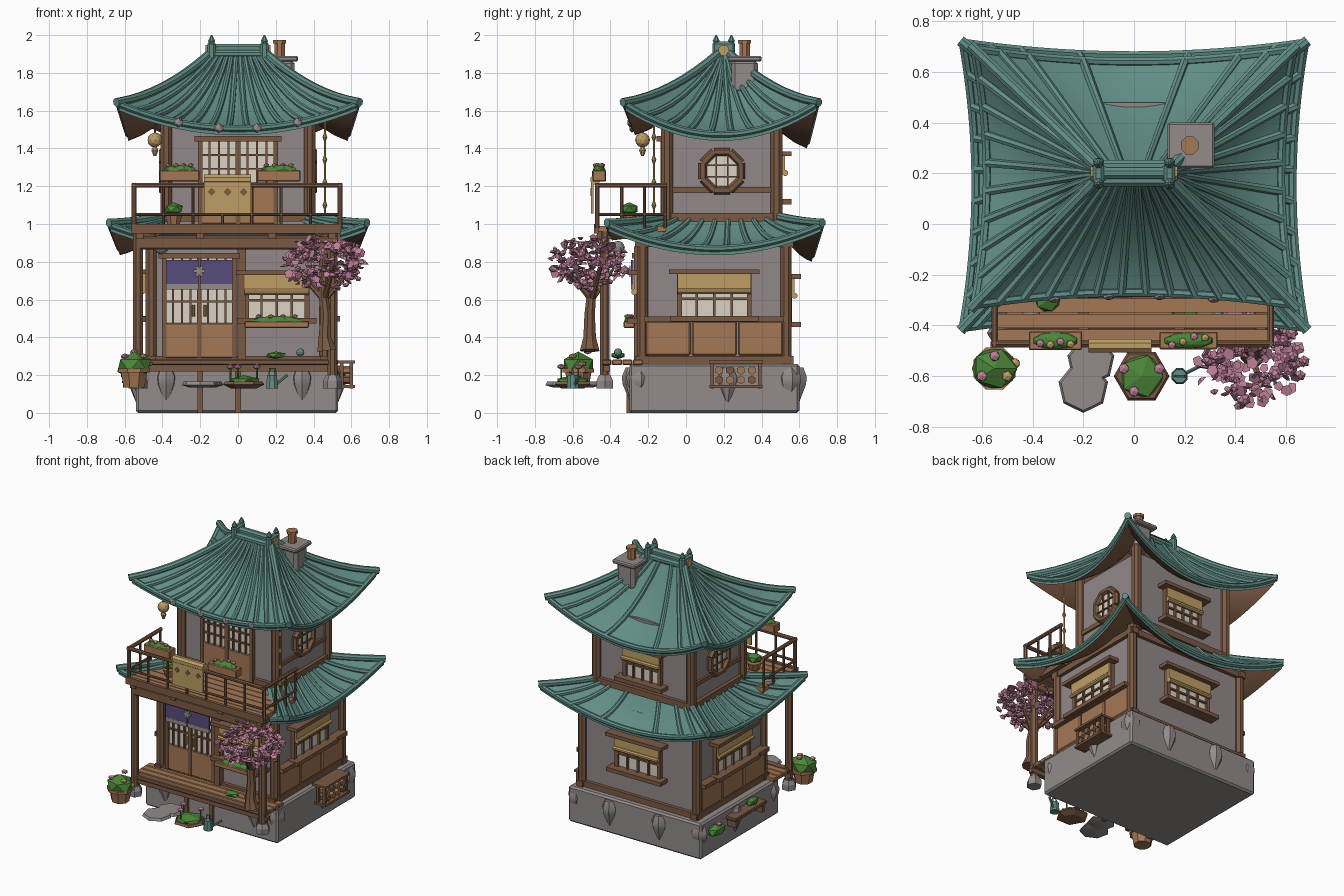
import bpy, bmesh, math, random
from mathutils import Vector as V, Matrix

if "Cube" in bpy.data.objects:
    bpy.data.objects.remove(bpy.data.objects["Cube"])
random.seed(4)
T, ROT, ID = Matrix.Translation, Matrix.Rotation, Matrix()
def mat(name, *c):
    m = bpy.data.materials.new(name)
    m.diffuse_color = (*c, 1)
    m.use_nodes = True
    m.node_tree.nodes["Principled BSDF"].inputs["Base Color"].default_value = m.diffuse_color
    return m
TEAL, DARK = mat("teal_tile", .12, .265, .237), mat("dark_wood", .2, .102, .057)
WOOD, WALL = mat("light_wood", .37, .185, .09), mat("grey_plaster", .29, .25, .25)
STONE, PAPER = mat("stone", .29, .26, .255), mat("paper", .70, .65, .56)
STRAW, PURPLE = mat("straw", .52, .34, .13), mat("purple_cloth", .1, .072, .2)
GREEN, PINK = mat("leaf_green", .07, .24, .04), mat("blossom_pink", .52, .22, .32)
def finish(name, bm, mats, smooth=False):
    me = bpy.data.meshes.new(name)
    bmesh.ops.recalc_face_normals(bm, faces=bm.faces)
    bm.to_mesh(me)
    bm.free()
    for m in (mats if isinstance(mats, list) else [mats]): me.materials.append(m)
    if smooth:
        me.shade_smooth()
        me.set_sharp_from_angle(angle=math.radians(40))
    bpy.context.collection.objects.link(bpy.data.objects.new(name, me))
def box(name, c, s, m, M=ID, bevel=0.0):
    bm = bmesh.new()
    bmesh.ops.create_cube(bm, size=1, matrix=T(c) @ Matrix.Diagonal((*s, 1)))
    if bevel: bmesh.ops.bevel(bm, geom=bm.edges[:], offset=bevel, segments=1, affect='EDGES')
    bm.transform(M)
    finish(name, bm, m)
def tube(name, pts, r, m, M=ID, n=8):
    bm, pts, rings = bmesh.new(), [V(p) for p in pts], []
    rs = r if isinstance(r, list) else [r]*len(pts)
    for i, p in enumerate(pts):
        t = (pts[min(i+1, len(pts)-1)] - pts[max(i-1, 0)]).normalized()
        a = t.cross(V((1, 0, 0)) if abs(t.z) > .95 else V((0, 0, 1))).normalized()
        b = a.cross(t)
        rings.append([bm.verts.new(p + (a*math.cos(q) + b*math.sin(q))*rs[i])
                      for q in (2*math.pi*(j+.5)/n for j in range(n))])
    for A, B in zip(rings, rings[1:]):
        for j in range(n): bm.faces.new((A[j], A[(j+1) % n], B[(j+1) % n], B[j]))
    for ring in (rings[0], rings[-1]): bm.faces.new(ring)
    bm.transform(M)
    finish(name, bm, m, n > 6)
def vert(name, c, prof, m, n=8):   # (radius, height) profile around a vertical axis
    tube(name, [(c[0], c[1], c[2]+z) for r, z in prof], [r for r, z in prof], m, n=n)
def blob(name, c, s, m, sub=1):
    bm = bmesh.new()
    bmesh.ops.create_icosphere(bm, subdivisions=sub, radius=1, matrix=T(c) @ Matrix.Diagonal((*s, 1)))
    finish(name, bm, m)
# Wall frames: x along, -y outward, index = front, right, back, left
LOW = [T((0, .15, 0)) @ ROT(k*math.pi/2, 4, 'Z') @ T((0, -(.38, .46)[k % 2], 0)) for k in range(4)]
UP = [T((0, .19, 0)) @ ROT(k*math.pi/2, 4, 'Z') @ T((0, -(.29, .38)[k % 2], 0)) for k in range(4)]
# Roofs: four sagging slopes, brown underneath, with tile ribs and hip rolls
def roof(name, O, zc, I, zi, sags, ribs, gap=False):
    def S(k, u, v):
        t, a, b = 4*u*(1-u), V(O[k]), V(O[(k+1) % 4])
        d = (b-a).normalized()
        e, ze = a.lerp(b, u) + V((-d.y, d.x))*.05*t, zc - sags[k]*t
        p = e.lerp(V(I[k]).lerp(V(I[(k+1) % 4]), u), v)
        return V((p.x, p.y, ze + (zi-ze)*(.32*v + .68*v*v)))
    nu, nv = 20, 6
    for k in range(4):
        bm = bmesh.new()
        for u0, u1 in ([(0, .1), (.9, 1)] if gap and k == 0 else [(0, 1)]):
            us = [u0+(u1-u0)*i/nu for i in range(nu+1)]
            g = [[[bm.verts.new(S(k, u, j/nv) - V((0, 0, h))) for j in range(nv+1)] for u in us] for h in (0, .035)]
            for i in range(nu):
                for h in (0, 1):
                    for j in range(nv):
                        f = bm.faces.new((g[h][i][j], g[h][i+1][j], g[h][i+1][j+1], g[h][i][j+1]))
                        f.material_index = h
                bm.faces.new((g[0][i][0], g[0][i+1][0], g[1][i+1][0], g[1][i][0]))
            tube(name + "_eave_roll", [S(k, u, 0) for u in us], .018, TEAL, n=7)
        finish(name + "_slope", bm, [TEAL, DARK], True)
        for u in ribs[k]:
            tube(name + "_tile_rib", [S(k, u, j/6) + V((0, 0, .004)) for j in range(7)],
                 [.018 - .004*j/6 for j in range(7)], TEAL, n=7)
        hip = [S(k, 0, j/8) + V((0, 0, .012)) for j in range(9)]
        tube(name + "_hip_roll", [hip[0] + (hip[0]-hip[1])*.25] + hip, .023, TEAL)
    return S
def rect(x, a, b): return [(-x, a), (x, a), (x, b), (-x, b)]
def even(n): return [(i+1)/(n+1) for i in range(n)]
back = [.08, .17, .34, .66, .83, .92]
S = roof("upper_roof", rect(.63, -.32, .69), 1.635, rect(.15, .17, .23), 1.89, (.13, .16, .2, .16),
         [even(12), even(8), back, even(8)])
roof("lower_roof", rect(.675, -.41, .715), .995, rect(.38, -.1, .48), 1.03, (.13, .125, .16, .125),
     [[.04, .96], even(8), back, even(8)], True)
for u in (.25, .42, .58, .75): blob("eave_tile_end", S(0, u, 0) + V((0, -.015, 0)), (.026, .015, .026), STONE)
# Ridge with finials, and chimney
for y, z in ((.17, 1.9), (.23, 1.9), (.2, 1.93)): tube("ridge_roll", [(-.15, y, z), (.15, y, z)], .024, TEAL)
for x in (-.14, .14):
    box("ridge_end", (x, .2, 1.91), (.045, .12, .11), TEAL, bevel=.012)
    tube("ridge_cap", [(x*.8, .2, 1.92), (x*1.22, .2, 1.92)], .03, STRAW)
    for y in (.16, .24): vert("ridge_finial", (x, y, 1.95), [(.012, 0), (.02, .02), (.004, .05)], TEAL)
box("chimney_stack", (.23, .31, 1.78), (.14, .14, .18), STONE, bevel=.02)
box("chimney_slab", (.225, .31, 1.875), (.185, .18, .03), STONE, bevel=.008)
vert("chimney_pot", (.22, .31, 1.885), [(.03, 0), (.03, .07), (.038, .07), (.038, .09)], WOOD)
# Foundation and boulders
box("foundation", (-.005, .15, .13), (1.07, .9, .26), STONE, bevel=.012)
for x, y, b in [(-.5, -.25, 1.2), (.48, -.25, 1.2), (.49, .55, 1.2), (-.5, .55, 1.2), (-.38, -.285, 1), (.34, -.285, 1),
                (.52, .22, 1), (-.53, .2, 1), (-.2, .59, 1), (.2, .59, 1)]:
    vert("boulder", (x, y, .04), [(r*b, z) for r, z in [(.004, 0), (.05, .11), (.055, .15), (.035, .2)]], STONE, 7)
# Walls, posts and beams of both storeys
box("lower_wall", (0, .15, .595), (.92, .76, .69), WALL)
box("upper_wall", (0, .19, 1.26), (.76, .58, .6), WALL)
for x in (-1, 1):
    for y in (-.23, .53): tube("lower_corner_post", [(.46*x, y, .25), (.46*x, y, .95)], .032, DARK)
    for y in (-.1, .48): tube("upper_corner_post", [(.38*x, y, .97), (.38*x, y, 1.6)], .034, DARK)
for k in range(4):
    for z in (.28, .9): box("lower_wall_beam", (0, 0, z), ((.98, .84)[k % 2], .05, .042), DARK, LOW[k])
    box("upper_sill_beam", (0, 0, 1.035), ((.8, .62)[k % 2], .05, .045), DARK, UP[k])
    if k % 2: box("upper_mid_beam", (0, 0, 1.18), (.62, .03, .03), DARK, UP[k])
# Windows with blinds
def window(M, a, z0, z1, w, blind=.09):
    box("window_pane", (a, -.005, (z0+z1)/2), (w, .02, z1-z0), PAPER, M)
    for i in range(5):
        box("window_bar", (a-w/2+w*i/4, -.016, (z0+z1)/2), (.026 if i in (0, 4) else .012, .03, z1-z0), DARK, M)
    for z, l, d, h in ((z0+(z1-z0)*.42, 0, .024, .012), (z1+.012, .11, .1, .025), (z0-.012, .1, .1, .028)):
        box("window_rail", (a, -.016 - (d-.024)*.18, z), (w+l, d, h), DARK, M)
    box("window_blind", (a, -.035, z1-blind/2), (w+.02, .02, blind), STRAW, M)
    tube("blind_roll", [(a-w/2-.01, -.045, z1-blind), (a+w/2+.01, -.045, z1-blind)], .016, STRAW, M)
for M, a, z0, z1, w in ((LOW[1], 0, .51, .735, .37), (LOW[3], 0, .51, .735, .37), (LOW[2], 0, .48, .71, .34),
                        (UP[2], 0, 1.13, 1.36, .28), (LOW[0], .205, .5, .73, .32)):
    window(M, a, z0, z1, w)
for k in (1, 3):   # side wainscots and octagonal windows
    for i in (-1, 0, 1): box("wainscot_panel", (i*.245, -.012, .395), (.235, .03, .18), WOOD, LOW[k], .006)
    box("wainscot_rail", (0, -.03, .495), (.74, .06, .03), DARK, LOW[k])
    tube("round_pane", [(0, .012, 1.28), (0, -.018, 1.28)], .1, PAPER, UP[k])
    o = [(.11*math.cos(q), -.02, 1.28+.11*math.sin(q)) for q in (math.pi/4*(i+.5) for i in range(8))]
    for p, q in zip(o, o[1:]+o[:1]): tube("round_frame", [p, q], .022, DARK, UP[k], 6)
    for d in (-.03, .03):
        box("round_bar", (d, -.022, 1.28), (.008, .012, .2), DARK, UP[k])
        box("round_bar", (0, -.022, 1.28+d), (.2, .012, .008), DARK, UP[k])
# Sliding doors with lattice, and the door curtain
for M, a, w, z0, zm, z1 in ((LOW[0], -.205, .37, .29, .475, .82), (UP[0], 0, .4, 1.0, 1.22, 1.44)):
    box("door_paper", (a, -.008, (zm+z1)/2), (w, .02, z1-zm), PAPER, M)
    for s in (-1, 1): box("door_panel", (a+s*w/4, -.014, (z0+zm)/2), (w/2-.015, .03, zm-z0), WOOD, M, .005)
    for i in range(9):
        zb = zm if i % 4 else z0
        box("door_bar", (a-w/2+w*i/8, -.02, (zb+z1)/2), (.01 if i % 4 else .025, .03, z1-zb), DARK, M)
    for j in (.33, .66): box("door_cross_bar", (a, -.02, zm+(z1-zm)*j), (w, .024, .01), DARK, M)
    box("door_lintel", (a, -.025, z1+.012), (w+.06, .06, .03), DARK, M)
box("front_post", (.02, -.02, .58), (.045, .05, .6), DARK, LOW[0])
for s in (-1, 1):
    box("door_curtain", (-.205+s*.09, -.055, .745), (.172, .012, .13), PURPLE, LOW[0])
    box("curtain_hem", (-.205+s*.09, -.055, .668), (.172, .014, .03), STONE, LOW[0])
    vert("door_handle", (-.205+s*.03, -.262, .51), [(.008, 0), (.008, .06)], STRAW)
for q in range(3): box("curtain_star", (0, 0, 0), (.06, .006, .016), STONE, T((-.205, -.297, .75)) @ ROT(q*math.pi/3, 4, 'Y'))
# Porch and porch posts
for i in range(4): box("porch_board", (-.01, -.42+i*.055, .268), (1.08, .052, .03), WOOD if i else DARK, bevel=.005)
box("porch_beam", (-.01, -.42, .235), (1.1, .035, .03), DARK)
for x in (-.2, 0): box("porch_leg", (x, -.3, .12), (.03, .03, .24), DARK)
for x in (-.53, .5):
    tube("porch_post", [(x, -.43, .18), (x, -.43, .98)], .028, DARK)
    vert("post_stone", (x, -.43, .13), [(.05, 0), (.05, .04), (.035, .07)], STONE, 6)
# Balcony
box("balcony_beam", (-.01, -.43, .9), (1.04, .05, .07), DARK, bevel=.008)
box("balcony_fascia", (-.01, -.475, .975), (1.11, .025, .05), DARK)
for i in range(6): box("balcony_board", (-.01, -.445+i*.062, .975), (1.08, .056, .03), WOOD)
for x in (-.52, -.2, .18, .5): box("balcony_joist", (x, -.29, .94), (.04, .36, .04), DARK)
for z, r in ((1.205, .014), (1.05, .009)):
    tube("front_rail", [(-.56, -.47, z), (.55, -.47, z)], r, DARK)
    for x in (-.55, .54): tube("side_rail", [(x, -.48, z), (x, -.1, z)], r, DARK)
for x, y in [(-.55+i*1.09/7, -.47) for i in range(8)] + [(x, y) for x in (-.55, .54) for y in (-.34, -.22, -.11)]:
    tube("rail_post", [(x, y, .98), (x, y, 1.215)], .014 if y == -.47 and abs(x) > .5 else .009, DARK)
box("hanging_mat", (-.055, -.497, 1.15), (.25, .012, .19), STRAW)
tube("mat_fold", [(-.18, -.48, 1.235), (.07, -.48, 1.235)], .028, STRAW)
for i in (-1, 0, 1): box("mat_diamond", (0, 0, 0), (.03, .008, .03), DARK, T((-.055+i*.085, -.502, 1.17)) @ ROT(.785, 4, 'Y'))
# Planters with leaves and flowers
for x, y, z, w, d, h in ((-.31, -.46, 1.225, .21, .075, .06), (.215, -.46, 1.225, .23, .07, .06), (.205, -.3, .45, .34, .06, .035)):
    box("planter_box", (x, y, z+h/2), (w, d, h), WOOD, bevel=.005)
    blob("planter_leaves", (x, y, z+h), (w*.43, d*.45, .028), GREEN, 2)
    for i in range(4):
        blob("planter_flower", (x+w*(i-1.5)*.19, y+random.uniform(-.02, .02), z+h+.026), (.017, .017, .012), (PINK, STRAW)[i % 2])
vert("balcony_pot", (-.34, -.3, 1.0), [(.035, 0), (.05, .05)], WOOD)
for x, y, z, *s in ((-.34, -.3, 1.08, .055, .05, .035), (.2, -.36, .305, .06, .04, .02), (-.575, .06, .235, .035, .06, .03),
                    (-.57, .46, .18, .05, .09, .045), (-.55, -.57, .25, .1, .09, .075), (.03, -.6, .165, .095, .095, .035)):
    blob("leafy_plant", (x, y, z), s, GREEN)
# Lanterns, bowl and chime
for c, r, m in (((-.44, -.23, 1.445), .04, STRAW), ((-.405, -.36, .875), .036, STONE), ((.33, -.36, .32), .022, TEAL)):
    blob("lantern_or_bowl", c, (r, r, r), m, 2)
tube("lantern_cord", [(-.44, -.23, 1.36), (-.44, -.23, 1.58)], .006, DARK)
vert("lantern_bell", (-.44, -.23, 1.36), [(.008, 0), (.02, .03), (.01, .05)], STRAW)
tube("chime_cord", [(.46, -.17, 1.0), (.46, -.17, 1.58)], .005, STRAW)
for z in (1.08, 1.2, 1.32, 1.44): vert("chime_bead", (.46, -.17, z), [(.006, 0), (.014, .02), (.006, .04)], STRAW)
# Blossom tree
tube("tree_trunk", [(.47, -.51, .33), (.46, -.51, .4), (.465, -.51, .52), (.45, -.5, .64), (.46, -.5, .78)],
     [.055, .036, .03, .026, .012], DARK)
for x, y in ((.15, .05), (-.15, .04), (.05, -.14), (-.06, .12)):
    tube("tree_branch", [(.455, -.5, .6), (.455+x*.6, -.5+y*.6, .7), (.455+x, -.5+y, .77)], [.018, .013, .006], DARK, n=6)
bm = bmesh.new()
for i in range(250):
    d = V([random.gauss(0, 1) for _ in range(3)]).normalized()*random.uniform(.3, 1)**.5
    p, s = V((.46+d.x*.225, -.515+d.y*.21, .795+d.z*.145)), random.uniform(.016, .029)
    R = ROT(random.uniform(0, 6.28), 4, 'Z') @ ROT(random.uniform(0, 3.14), 4, 'X')
    bmesh.ops.create_cone(bm, cap_ends=True, segments=5, radius1=s, radius2=s*.4, depth=.012, matrix=T(p) @ R)
finish("tree_blossoms", bm, PINK)
# Front garden: pot, stepping stones, flower bed, watering can
vert("garden_pot", (-.55, -.57, .135), [(.06, 0), (.075, .08), (.09, .08), (.09, .1)], WOOD)
for x, y, z, m in ((-.6, -.6, .3, PINK), (-.5, -.6, .3, STRAW), (-.55, -.52, .325, PINK), (-.47, -.55, .26, STRAW),
                   (-.04, -.57, .245, PINK), (.1, -.57, .245, PINK), (0, -.66, .245, PINK), (-.59, .46, .225, PINK)):
    blob("flower", (x, y, z), (.023, .023, .015), m)
    if -.1 < x: tube("flower_stem", [(x, y, .17), (x, y, z)], .005, GREEN, n=5)
for x, y, r in ((-.2, -.645, .1), (-.17, -.54, .095)):
    vert("stepping_stone", (x, y, .135), [(r*.6, 0), (r, .012), (r*.9, .03)], STONE, 7)
vert("flower_bed", (.03, -.6, .13), [(.07, 0), (.11, .02), (.1, .035)], DARK, 6)
vert("watering_can", (.18, -.6, .13), [(.034, 0), (.028, .07)], TEAL)
tube("can_spout", [(.2, -.59, .15), (.26, -.56, .2)], .008, TEAL, n=6)
tube("can_handle", [(.16, -.6, .19), (.17, -.6, .235), (.195, -.6, .235), (.2, -.6, .19)], .006, TEAL, n=6)
# Firewood rack on the right, bench on the left
for y in (.14, .39):
    for x in (.55, .6): box("rack_post", (x, y, .2), (.018, .018, .14), DARK)
for z in (.14, .27): box("rack_shelf", (.565, .265, z), (.11, .28, .015), DARK)
for i in range(8):
    y, z = .175+(i//2)*.058, .175+(i % 2)*.05
    tube("firewood_log", [(.53, y, z), (.61, y, z)], .023, WOOD if i % 3 else DARK, n=6)
box("side_bench", (-.575, .13, .2), (.09, .36, .025), DARK, bevel=.005)
for y in (-.02, .28): box("bench_leg", (-.575, y, .165), (.07, .025, .06), DARK)
